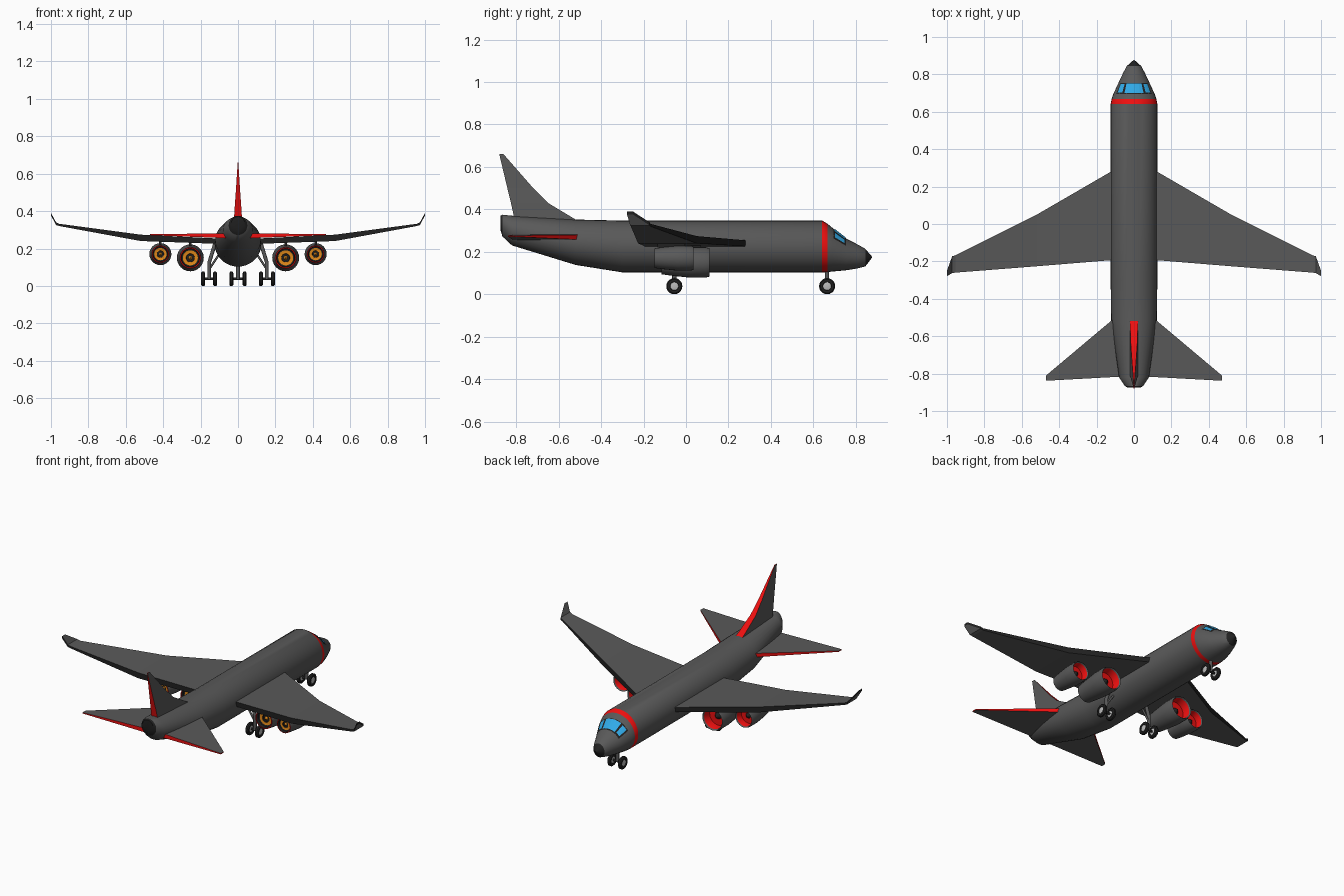
import bpy, bmesh, math
from mathutils import Vector, Matrix

if "Cube" in bpy.data.objects:
    bpy.data.objects.remove(bpy.data.objects["Cube"])


def mat(name, *rgb):
    m = bpy.data.materials.new(name)
    m.diffuse_color = (*rgb, 1)
    m.use_nodes = True
    m.node_tree.nodes["Principled BSDF"].inputs["Base Color"].default_value = m.diffuse_color
    return m


GREY = mat("dark_grey", .1, .1, .1)
BLACK = mat("black", .015, .015, .015)
RED = mat("red", .85, .005, .005)
ORANGE = mat("orange", .75, .25, .01)
BLUE = mat("glass_blue", .03, .4, .8)
LIGHT = mat("hub_grey", .5, .5, .5)


def finish(name, bm, mats, smooth=None, mirror=False, recalc=True):
    if recalc:
        bmesh.ops.recalc_face_normals(bm, faces=bm.faces[:])
    me = bpy.data.meshes.new(name)
    bm.to_mesh(me)
    bm.free()
    ob = bpy.data.objects.new(name, me)
    bpy.context.collection.objects.link(ob)
    for m in mats:
        me.materials.append(m)
    if smooth:
        bpy.ops.object.select_all(action='DESELECT')
        ob.select_set(True)
        bpy.context.view_layer.objects.active = ob
        bpy.ops.object.shade_smooth_by_angle(angle=math.radians(smooth))
    if mirror:
        mod = ob.modifiers.new("mirror", 'MIRROR')
        mod.use_clip = False
    return ob


def skin(bm, rings, slots=None, cap=True):
    """Bridge a list of equal-length closed rings of points."""
    vs = [[bm.verts.new(p) for p in r] for r in rings]
    n = len(vs[0])
    for i in range(len(vs) - 1):
        for j in range(n):
            k = (j + 1) % n
            f = bm.faces.new((vs[i][j], vs[i][k], vs[i + 1][k], vs[i + 1][j]))
            f.material_index = slots(i, j) if slots else 0
    if cap:
        for i, r in ((0, vs[0]), (len(vs) - 2, vs[-1])):
            bm.faces.new(r).material_index = slots(i, 0) if slots else 0


# Fuselage: sections of (y, z bottom, z top, half width)
BODY = [(-.875, .305, .37, .035), (-.865, .272, .375, .05), (-.82, .23, .37, .08),
        (-.52, .138, .352, .122), (-.30, .103, .347, .125), (.642, .103, .347, .125),
        (.667, .104, .332, .12), (.69, .107, .313, .113), (.755, .113, .262, .083),
        (.81, .122, .234, .057), (.845, .131, .214, .038), (.876, .171, .178, .003)]


def hull(y, a, grow=0.0):
    """Point on the fuselage at station y and angle a from the top."""
    for s, t in zip(BODY, BODY[1:]):
        if y <= t[0]:
            u = (y - s[0]) / (t[0] - s[0])
            zb, zt, w = (s[i] + (t[i] - s[i]) * u for i in (1, 2, 3))
            return Vector(((w + grow) * math.sin(a), y,
                           (zb + zt) / 2 + ((zt - zb) / 2 + grow) * math.cos(a)))


bm = bmesh.new()
N = 32
skin(bm, [[hull(s[0], math.tau * j / N) for j in range(N)] for s in BODY],
     lambda i, j: {5: 1, 0: 2, 10: 2}.get(i, 0))
bm.faces.ensure_lookup_table()
finish("fuselage", bm, [GREY, RED, BLACK], 30)


# Cockpit windows lying on the nose skin
def window(name, y0, y1, a0, a1, grow, m):
    bm = bmesh.new()
    steps = 5
    rows = [[bm.verts.new(hull(y, math.radians(a0 + (a1 - a0) * k / steps), grow))
             for k in range(steps + 1)] for y in (y0, y1)]
    for k in range(steps):
        bm.faces.new((rows[0][k], rows[0][k + 1], rows[1][k + 1], rows[1][k]))
    finish(name, bm, [m], recalc=False)


window("window_frame", .696, .7549, -58, 58, .002, BLACK)
window("window_front", .701, .751, -27, 27, .004, BLUE)
for tag, s in (("right", 1), ("left", -1)):
    a = sorted((s * 34, s * 52))
    window("window_" + tag, .703, .748, a[0], a[1], .004, BLUE)


# Wings, tailplanes and fin: stations of (span, y lead, y trail, height, thickness)
def aerofoil(name, stations, edge, upright=False):
    bm = bmesh.new()
    rings = []
    for s, yl, yt, h, t in stations:
        ring = [(s, yl, h + t / 2), (s, yl, h - t / 2), (s, yt, h - t / 2), (s, yt, h + t / 2)]
        rings.append([(z, y, x) for x, y, z in ring] if upright else ring)
    skin(bm, rings, lambda i, j: 1 if j in (0, 2) else 0)
    finish(name, bm, [GREY, edge], mirror=not upright)


aerofoil("wings", [(.08, .305, -.19, .238, .028), (.52, .05, -.226, .257, .034),
                   (.955, -.168, -.26, .326, .012), (.972, -.172, -.263, .332, .014),
                   (1.0, -.25, -.278, .383, .014)], BLACK)
aerofoil("tailplanes", [(.05, -.457, -.815, .268, .026), (.47, -.81, -.838, .274, .006)], RED)
aerofoil("tail_fin", [(.33, -.49, -.80, 0, .046), (.352, -.52, -.808, 0, .044),
                      (.43, -.65, -.825, 0, .034), (.50, -.72, -.842, 0, .024),
                      (.66, -.86, -.88, 0, .003)], RED, True)


# Engines: lathe profiles of (radius, y) in units of the engine radius
def lathe(name, profile, centre, s, mats, slot=None, n=24, axis='Y', smooth=35):
    bm = bmesh.new()
    rings = []
    for r, d in profile:
        ring = []
        for j in range(n):
            c, q = r * s * math.cos(math.tau * j / n), r * s * math.sin(math.tau * j / n)
            off = (c, d * s, q) if axis == 'Y' else (d * s, c, q)
            ring.append(Vector(centre) + Vector(off))
        rings.append(ring)
    skin(bm, rings, slot)
    return finish(name, bm, mats, smooth, mirror=True)


NACELLE = [(.02, -.45), (.28, -.8), (.8, -.8), (.85, -.12), (.93, 0), (1, -.25), (1, -1.25),
           (.88, -2.4), (.78, -3.12), (.7, -3.12), (.66, -2.9), (.56, -2.85), (.32, -2.85),
           (.3, -2.75), (.15, -2.75), (.02, -3.0)]
PAINT = [2, 1, 1, 0, 0, 0, 0, 0, 1, 2, 2, 3, 2, 2, 3]


def box(name, x, y0, y1, z0, z1, w, m):
    bm = bmesh.new()
    bmesh.ops.create_cube(bm, size=1, matrix=Matrix.Translation((x, (y0 + y1) / 2, (z0 + z1) / 2))
                          @ Matrix.Diagonal((w, y1 - y0, z1 - z0, 1)))
    finish(name, bm, [m], mirror=True)


for tag, x, y, z, r in (("inner", .255, .11, .15, .072), ("outer", .415, .035, .17, .059)):
    lathe(tag + "_engines", NACELLE, (x, y, z), r, [GREY, RED, BLACK, ORANGE], lambda i, j: PAINT[i])
    box(tag + "_pylons", x, y - .17, y - .04, z + r * .85, .25, .014, BLACK)


# Landing gear
def rod(name, p, q, r, m):
    p, q = Vector(p), Vector(q)
    bm = bmesh.new()
    bmesh.ops.create_cone(bm, cap_ends=True, segments=12, radius1=r, radius2=r, depth=(q - p).length,
                          matrix=Matrix.Translation((p + q) / 2)
                          @ (q - p).to_track_quat('Z', 'Y').to_matrix().to_4x4())
    finish(name, bm, [m], 35, mirror=p.x + q.x > .01)


WHEEL = [(.25, -.25), (.5, -.2), (.55, -.28), (.85, -.28), (1, -.14), (1, .14), (.85, .28),
         (.55, .28), (.5, .2), (.25, .25)]


def wheels(name, x, y):
    lathe(name, WHEEL, (x, y, .038), .038, [BLACK, LIGHT],
          lambda i, j: 1 if i in (0, 8) else 0, 20, 'X')


wheels("nose_wheels", .036, .665)
rod("nose_axle", (-.04, .665, .038), (.04, .665, .038), .007, BLACK)
rod("nose_strut", (0, .665, .038), (0, .665, .13), .01, GREY)
wheels("main_wheels_inboard", .122, -.055)
wheels("main_wheels_outboard", .186, -.055)
rod("main_axles", (.12, -.055, .038), (.19, -.055, .038), .007, BLACK)
rod("main_struts", (.154, -.055, .038), (.154, -.055, .13), .01, GREY)
rod("main_strut_tops", (.154, -.055, .125), (.12, -.055, .235), .01, GREY)
rod("main_braces", (.154, -.055, .09), (.10, -.055, .17), .006, GREY)
